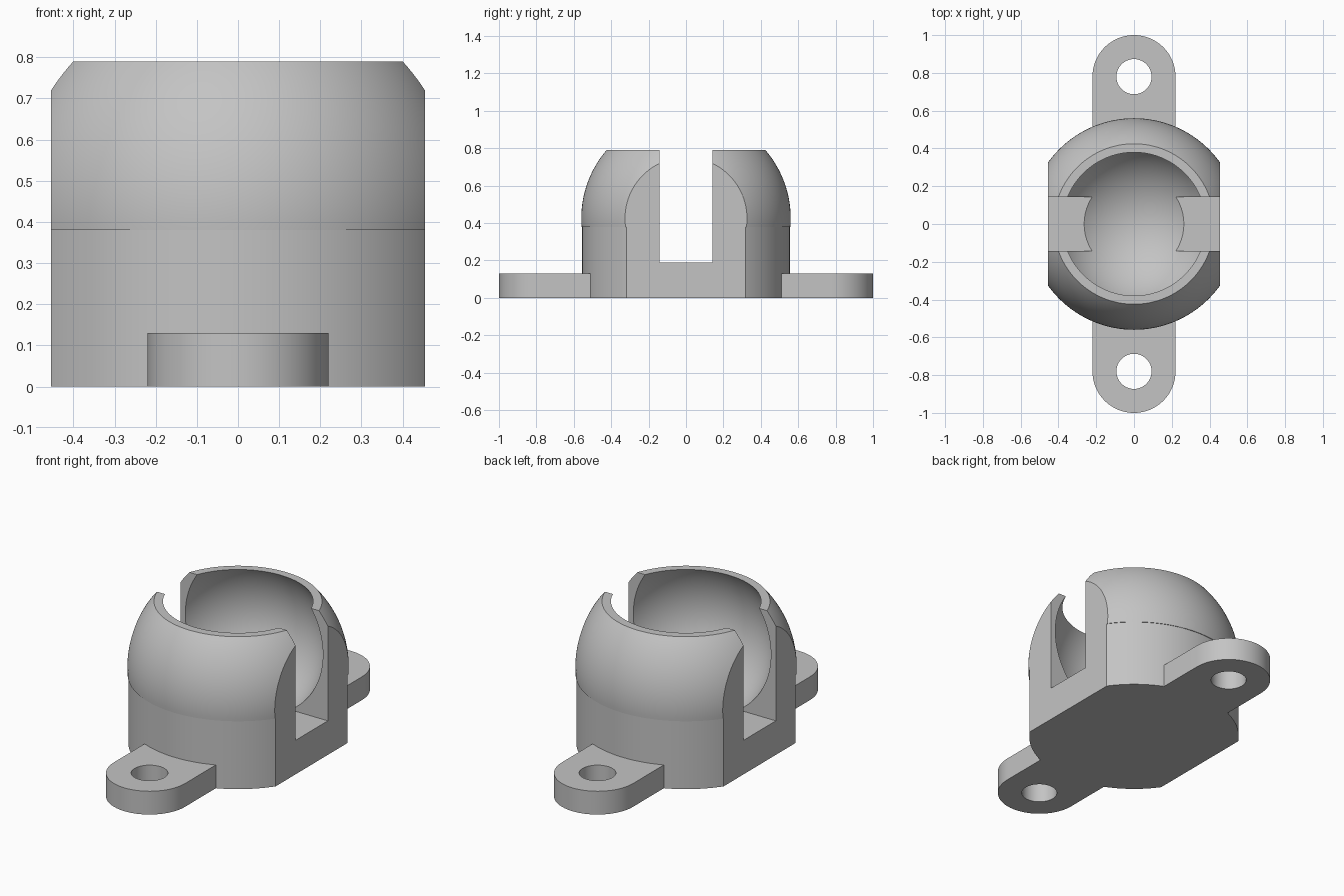
import bpy, bmesh, math
from mathutils import Vector

default = bpy.data.objects.get("Cube")
if default:
    bpy.data.objects.remove(default, do_unlink=True)

grey = bpy.data.materials.new("plain_grey")
grey.use_nodes = True
colour = (0.55, 0.55, 0.55, 1)
grey.diffuse_color = colour
grey.node_tree.nodes["Principled BSDF"].inputs["Base Color"].default_value = colour

BASE_R, BASE_TOP, TOP = 0.555, 0.38, 0.79
DOME_R, DOME_Z = 0.56, 0.425
BALL_R, BALL_Z = 0.448, 0.552
FLAT_X, SLOT_Y, SLOT_Z = 0.455, 0.142, 0.19
TAB_W, TAB_Y, TAB_H, HOLE_R = 0.22, 0.78, 0.13, 0.093


def finish(name, bm):
    bmesh.ops.remove_doubles(bm, verts=bm.verts, dist=1e-5)
    bmesh.ops.recalc_face_normals(bm, faces=bm.faces)
    mesh = bpy.data.meshes.new(name)
    bm.to_mesh(mesh)
    bm.free()
    mesh.materials.append(grey)
    ob = bpy.data.objects.new(name, mesh)
    bpy.context.collection.objects.link(ob)
    return ob


def lathe(name, profile, steps=128):
    bm = bmesh.new()
    vs = [bm.verts.new((r, 0, z)) for r, z in profile]
    es = [bm.edges.new(pair) for pair in zip(vs, vs[1:])]
    bmesh.ops.spin(bm, geom=vs + es, cent=(0, 0, 0), axis=(0, 0, 1),
                   angle=math.tau, steps=steps, use_merge=True)
    return finish(name, bm)


def prism(name, outline, z0, z1):
    bm = bmesh.new()
    face = bm.faces.new([bm.verts.new((x, y, z0)) for x, y in outline])
    top = bmesh.ops.extrude_face_region(bm, geom=[face])["geom"]
    bmesh.ops.translate(bm, vec=(0, 0, z1 - z0),
                        verts=[v for v in top if isinstance(v, bmesh.types.BMVert)])
    return finish(name, bm)


def box(name, hx, hy, z0, z1):
    return prism(name, [(-hx, -hy), (hx, -hy), (hx, hy), (-hx, hy)], z0, z1)


def arc(cx, cy, r, a0, a1, n):
    angles = [a0 + (a1 - a0) * i / n for i in range(n + 1)]
    return [(cx + r * math.cos(a), cy + r * math.sin(a)) for a in angles]


def select(ob):
    bpy.ops.object.select_all(action='DESELECT')
    ob.select_set(True)
    bpy.context.view_layer.objects.active = ob


def cut(ob, cutter, operation='DIFFERENCE'):
    mod = ob.modifiers.new("cut", 'BOOLEAN')
    mod.operation, mod.solver, mod.object = operation, 'EXACT', cutter
    select(ob)
    bpy.ops.object.modifier_apply(modifier=mod.name)
    bpy.data.objects.remove(cutter, do_unlink=True)


def smooth(ob):
    select(ob)
    bpy.ops.object.shade_smooth_by_angle(angle=math.radians(25))


# Socket body: round base carrying a truncated dome
a0 = math.asin((BASE_TOP - DOME_Z) / DOME_R)
a1 = math.asin((TOP - DOME_Z) / DOME_R)
dome = arc(0, DOME_Z, DOME_R, a0, a1, 24)
body = lathe("socket_body", [(0, 0), (BASE_R, 0), (BASE_R, BASE_TOP)] + dome + [(0, TOP)])

# Flat sides, ball cavity and cross slot
cut(body, box("side_trimmer", FLAT_X, 1, -0.5, 1.5), 'INTERSECT')
cavity = arc(0, BALL_Z, BALL_R, -math.pi / 2, math.pi / 2, 64)
cut(body, lathe("ball_cutter", cavity))
cut(body, box("slot_cutter", 1, SLOT_Y, SLOT_Z, 1.5))
smooth(body)

# Mounting tabs: rounded end, inner edge following the base, screw hole
seat_r = BASE_R - 0.002
half = math.asin(TAB_W / seat_r)
inner = arc(0, 0, seat_r, math.pi / 2 + half, math.pi / 2 - half, 16)
tabs = prism("mounting_tabs", inner + arc(0, TAB_Y, TAB_W, 0, math.pi, 40), 0, TAB_H)
cut(tabs, prism("hole_cutter", arc(0, TAB_Y, HOLE_R, 0, math.tau, 48)[:-1], -0.1, 0.3))
mirror = tabs.modifiers.new("mirror", 'MIRROR')
mirror.use_axis = (False, True, False)
select(tabs)
bpy.ops.object.modifier_apply(modifier=mirror.name)
smooth(tabs)
